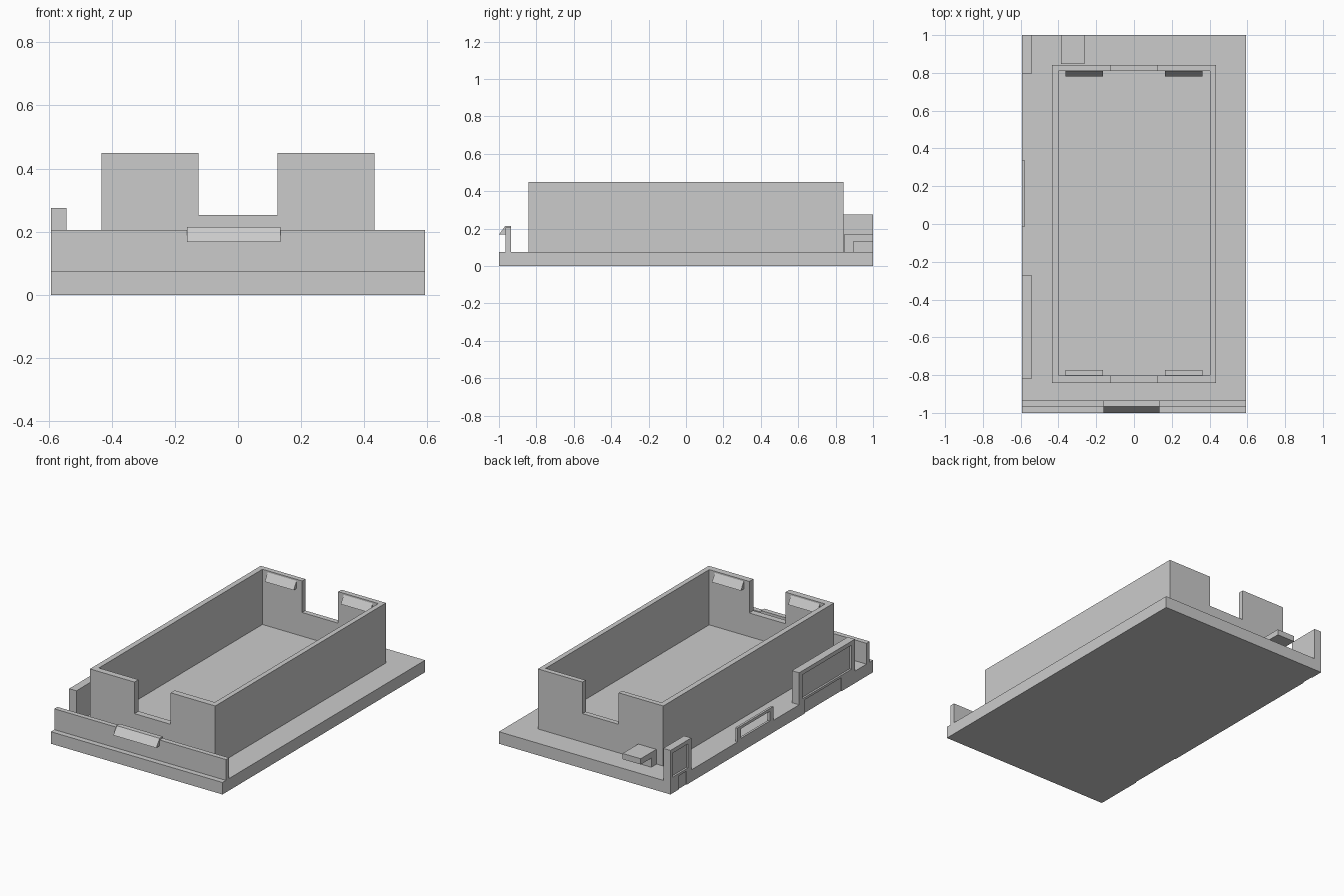
import bpy, bmesh

cube = bpy.data.objects.get("Cube")
if cube:
    bpy.data.objects.remove(cube, do_unlink=True)

grey = bpy.data.materials.new("plain_grey")
grey.use_nodes = True
COLOUR = (0.6, 0.6, 0.6, 1)
grey.diffuse_color = COLOUR
grey.node_tree.nodes["Principled BSDF"].inputs["Base Color"].default_value = COLOUR

LEFT, BASE = -0.593, 0.075   # slotted side edge and deck height


def prism(name, profile, axis, lo, hi):
    """Extrude a 2D profile along an axis; profile holds the other two coordinates in order."""
    bm = bmesh.new()

    def point(p, d):
        c = list(p)
        c.insert(axis, d)
        return bm.verts.new(c)

    a = [point(p, lo) for p in profile]
    b = [point(p, hi) for p in profile]
    bm.faces.new(a)
    bm.faces.new(b[::-1])
    for i in range(len(a)):
        j = (i + 1) % len(a)
        bm.faces.new((a[i], b[i], b[j], a[j]))
    bmesh.ops.recalc_face_normals(bm, faces=bm.faces)
    mesh = bpy.data.meshes.new(name)
    bm.to_mesh(mesh)
    bm.free()
    mesh.materials.append(grey)
    obj = bpy.data.objects.new(name, mesh)
    bpy.context.collection.objects.link(obj)
    return obj


def box(name, x, y, z):
    rect = [(x[0], y[0]), (x[1], y[0]), (x[1], y[1]), (x[0], y[1])]
    return prism(name, rect, 2, *z)


def cut(obj, x, y, z):
    cutter = box(obj.name + "_cutter", x, y, z)
    cutter.hide_render = True
    cutter.hide_viewport = True
    cutter.display_type = 'WIRE'
    mod = obj.modifiers.new("opening", 'BOOLEAN')
    mod.operation = 'DIFFERENCE'
    mod.solver = 'EXACT'
    mod.object = cutter


# Base plate with very shallow connector slots in one edge
plate = box("base_plate", (LEFT, 0.593), (-1, 1), (0, BASE))
recess = (LEFT - 0.05, LEFT + 0.012)
slot_depth = (LEFT - 0.05, LEFT + 0.005)
SLOTS = ((-0.69, -0.33), (0.84, 0.92))
for y in SLOTS:
    cut(plate, slot_depth, y, (-0.05, BASE + 0.05))

# Raised tray floor and upright walls: plain long sides, notched short ends
box("tray_floor", (-0.40, 0.402), (-0.803, 0.811), (BASE, 0.105))
box("left_wall", (0.402, 0.433), (-0.843, 0.843), (BASE, 0.45))
box("right_wall", (-0.433, -0.399), (-0.843, 0.843), (BASE, 0.45))
notched = [(-0.399, BASE), (0.402, BASE), (0.402, 0.45), (0.125, 0.45),
           (0.125, 0.253), (-0.125, 0.253), (-0.125, 0.45), (-0.399, 0.45)]
for end, s, inner in (("front", -1, 0.803), ("back", 1, 0.811)):
    prism(end + "_wall", notched, 1, *sorted((s * inner, s * 0.843)))
    # Wedge clips on the inner face, either side of the notch
    wedge = [(s * inner, 0.44), (s * (inner - 0.029), 0.393), (s * inner, 0.393)]
    for side, m in (("left", 1), ("right", -1)):
        prism(end + "_" + side + "_clip", wedge, 0, *sorted((m * 0.163, m * 0.363)))

# Front lip with a raised middle and an outward latch
lip = [(LEFT, BASE), (0.593, BASE), (0.593, 0.205), (0.135, 0.205),
       (0.135, 0.215), (-0.162, 0.215), (-0.162, 0.205), (LEFT, 0.205)]
prism("front_lip", lip, 1, -0.966, -0.935)
latch = [(-0.966, 0.215), (-1, 0.168), (-0.966, 0.168)]
prism("front_latch", latch, 0, -0.162, 0.135)

# Side panels with recessed faces above the slots
for name, y, inner, slot in (
        ("long_side_panel", (-0.82, -0.27), (-0.785, -0.305), SLOTS[0]),
        ("short_side_panel", (0.795, 1), (0.825, 0.98), SLOTS[1])):
    panel = box(name, (LEFT, -0.543), y, (BASE, 0.275))
    cut(panel, recess, inner, (0.10, 0.25))
    cut(panel, slot_depth, slot, (0, 0.085))

# Thin open frame between the panels
frame = box("side_frame", (LEFT, -0.579), (-0.015, 0.34), (BASE, 0.162))
cut(frame, (LEFT - 0.05, -0.5), (0.02, 0.305), (0.085, 0.145))

# Overhanging hook at the back
hook = [(0.846, BASE), (0.895, BASE), (0.895, 0.132), (1, 0.132), (1, 0.168), (0.846, 0.168)]
prism("back_hook", hook, 0, -0.387, -0.262)
